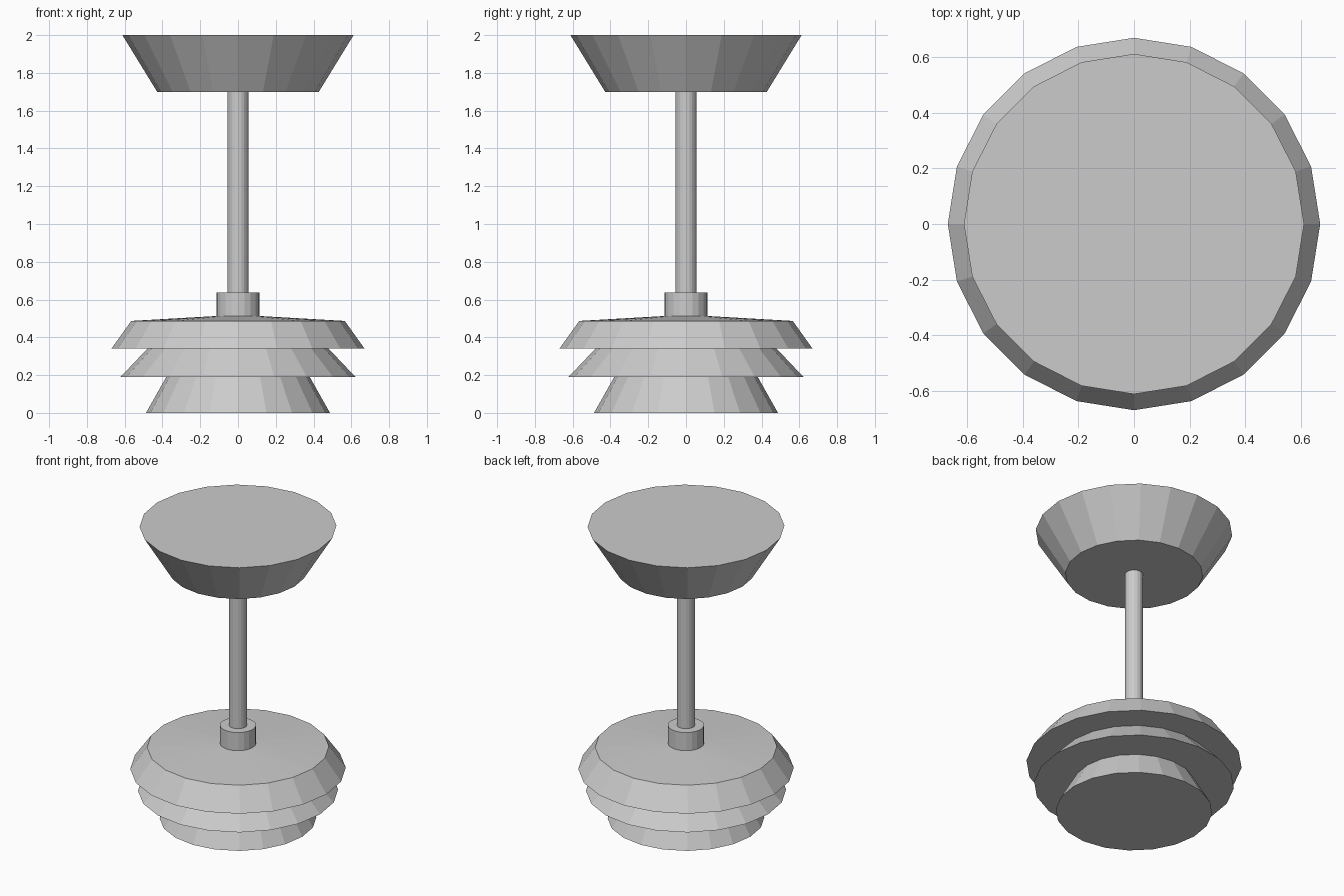
import bpy, bmesh
from math import cos, sin, pi

if "Cube" in bpy.data.objects:
    bpy.data.objects.remove(bpy.data.objects["Cube"])

SIDES = 20


def lathe(name, profile, cap_bottom=True, cap_top=True):
    """Revolve (radius, z) points, listed bottom to top, into a flat-faced solid."""
    bm = bmesh.new()
    rings = [[bm.verts.new((r * cos(2 * pi * i / SIDES), r * sin(2 * pi * i / SIDES), z))
              for i in range(SIDES)] for r, z in profile]
    for low, high in zip(rings, rings[1:]):
        for i in range(SIDES):
            j = (i + 1) % SIDES
            bm.faces.new((low[i], low[j], high[j], high[i]))
    if cap_bottom:
        bm.faces.new(rings[0][::-1])
    if cap_top:
        bm.faces.new(rings[-1])
    mesh = bpy.data.meshes.new(name)
    bm.to_mesh(mesh)
    bm.free()
    obj = bpy.data.objects.new(name, mesh)
    bpy.context.collection.objects.link(obj)
    return obj


# Three stacked flared tiers with flat undersides and a shallow conical top
lathe("tiered_shade", [(0.487, 0), (0.38, 0.19), (0.622, 0.19), (0.48, 0.34),
                       (0.67, 0.34), (0.565, 0.487), (0.113, 0.513)], cap_top=False)

# Collar on top of the shade
lathe("collar", [(0.113, 0.513), (0.113, 0.637)], cap_bottom=False)

# Hanging rod
lathe("rod", [(0.056, 0.637), (0.056, 1.7)], cap_bottom=False, cap_top=False)

# Ceiling mount, widening upwards
lathe("ceiling_mount", [(0.428, 1.7), (0.612, 2.0)])
